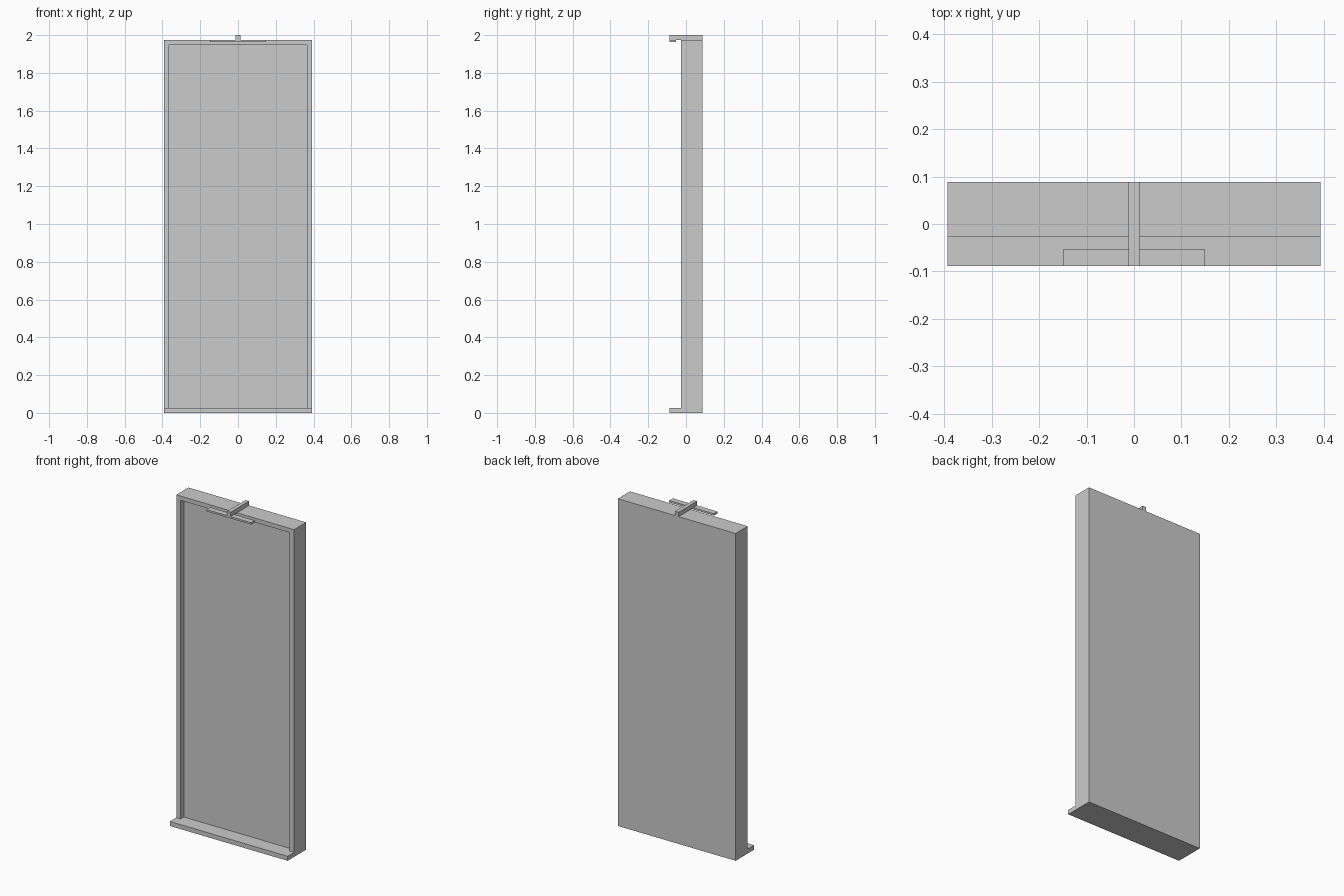
import bpy

if "Cube" in bpy.data.objects:
    bpy.data.objects.remove(bpy.data.objects["Cube"])


def box(name, x, y, z):
    """Axis-aligned box from (min, max) ranges."""
    bpy.ops.mesh.primitive_cube_add(
        size=1, location=[(r[0] + r[1]) / 2 for r in (x, y, z)])
    ob = bpy.context.object
    ob.name = name
    ob.scale = [r[1] - r[0] for r in (x, y, z)]
    bpy.ops.object.transform_apply(location=False, rotation=False, scale=True)
    return ob


W, IN = 0.393, 0.364                 # outer and inner half widths
FRONT, FACE, PANEL, BACK = -0.088, -0.027, 0.003, 0.088
SILL, HEAD, TOP = 0.027, 1.948, 1.974

# Projecting bottom shelf
box("bottom_shelf", (-W, W), (FRONT, BACK), (0, SILL))

# Frame sides and head
for side, x in (("left", (-W, -IN)), ("right", (IN, W))):
    box(side + "_frame", x, (FACE, BACK), (SILL, TOP))
box("top_frame", (-IN, IN), (FACE, BACK), (HEAD, TOP))

# Recessed panel, flush with the frame at the back
box("panel", (-IN, IN), (PANEL, BACK), (SILL, HEAD))

# Arm over the top, carrying a flat light bar in front
box("lamp_arm", (-0.012, 0.012), (FRONT, BACK), (TOP, 2.0))
box("lamp_bar", (-0.149, 0.149), (FRONT, -0.053), (1.963, TOP))
